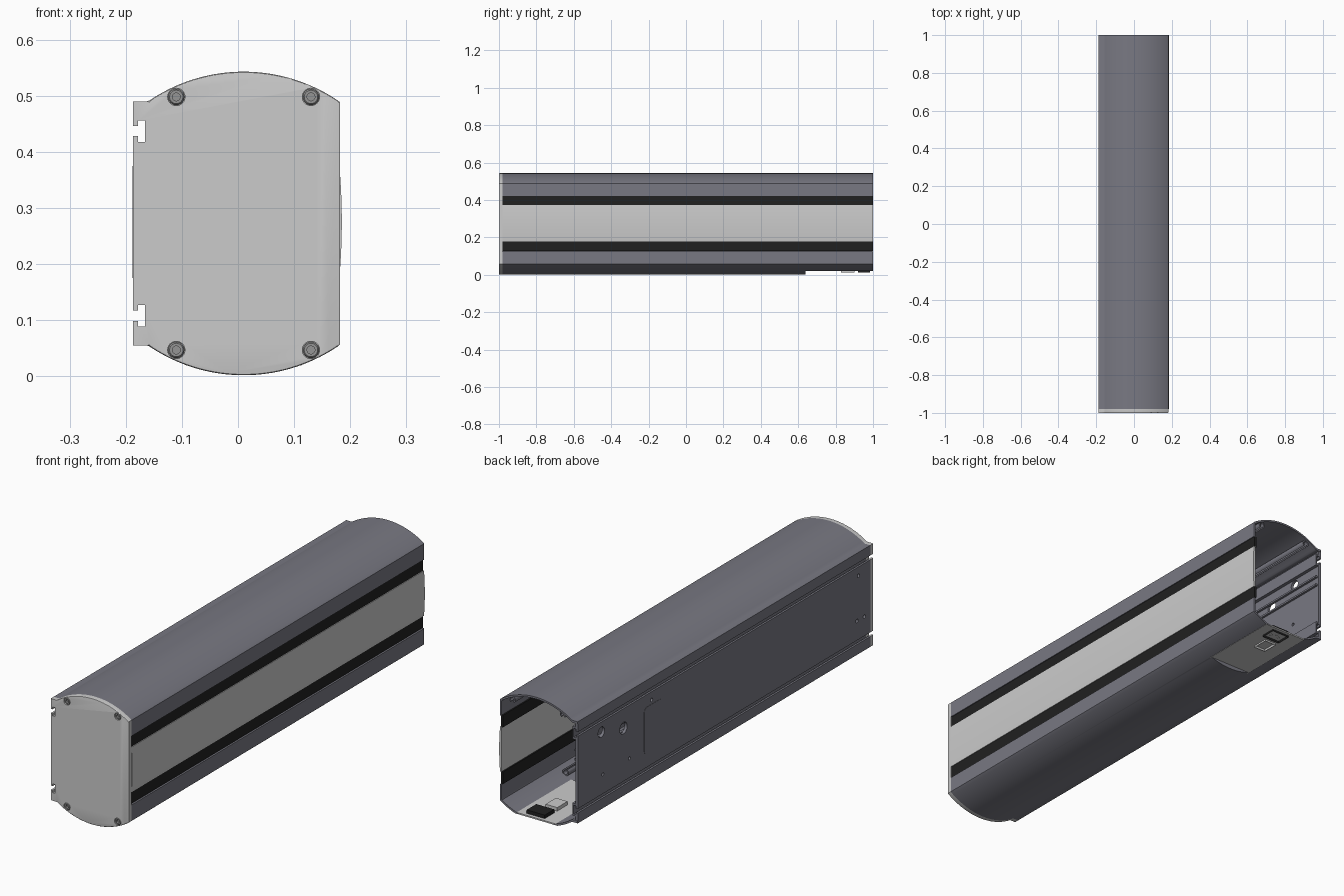
import bpy, bmesh
from math import sin, cos, asin, pi, radians

if "Cube" in bpy.data.objects:
    bpy.data.objects.remove(bpy.data.objects["Cube"])

H = 0.545                      # mirror height: z -> H - z
CX, R, CZ = 0.01, 0.30, 0.243  # crown arc of the housing
SLOTS = (0.437, 0.108)         # T-slot heights
SCREWS = [(x, z) for x in (-0.11, 0.13) for z in (0.498, 0.047)]


def material(name, rgb):
    m = bpy.data.materials.new(name)
    m.diffuse_color = (*rgb, 1)
    m.use_nodes = True
    m.node_tree.nodes["Principled BSDF"].inputs["Base Color"].default_value = m.diffuse_color
    return m


DARK = material("dark_grey", (0.19, 0.19, 0.225))
BLACK = material("black", (0.015, 0.015, 0.015))


def finish(name, bm, mat=None):
    bmesh.ops.recalc_face_normals(bm, faces=bm.faces[:])
    me = bpy.data.meshes.new(name)
    bm.to_mesh(me)
    bm.free()
    ob = bpy.data.objects.new(name, me)
    bpy.context.collection.objects.link(ob)
    if mat:
        me.materials.append(mat)
    return ob


def activate(ob):
    bpy.ops.object.select_all(action='DESELECT')
    ob.select_set(True)
    bpy.context.view_layer.objects.active = ob


def smooth(ob):
    activate(ob)
    bpy.ops.object.shade_smooth_by_angle(angle=radians(30))


def add_prism(bm, pts, a, b, axis='y'):
    # pts are (x, z) swept along y, or (y, z) swept along x
    at = (lambda p, t: (p[0], t, p[1])) if axis == 'y' else (lambda p, t: (t, p[0], p[1]))
    f = bm.faces.new([bm.verts.new(at(p, a)) for p in pts])
    g = bmesh.ops.extrude_face_region(bm, geom=[f])['geom']
    d = (0, b - a, 0) if axis == 'y' else (b - a, 0, 0)
    bmesh.ops.translate(bm, vec=d, verts=[v for v in g if isinstance(v, bmesh.types.BMVert)])


def prism(name, pts, a, b, mat=None, axis='y'):
    bm = bmesh.new()
    add_prism(bm, pts, a, b, axis)
    return finish(name, bm, mat)


def rect(a0, a1, b0, b1):
    return [(a0, b0), (a1, b0), (a1, b1), (a0, b1)]


def circle(c, r, n=24):
    return [(c[0] + r * cos(2 * pi * i / n), c[1] + r * sin(2 * pi * i / n)) for i in range(n)]


def rounded(c, w, h, r, n=6):
    pts = []
    for k, (sx, sz) in enumerate(((1, 1), (-1, 1), (-1, -1), (1, -1))):
        for i in range(n + 1):
            a = pi / 2 * (k + i / n)
            pts.append((c[0] + sx * (w / 2 - r) + r * cos(a), c[1] + sz * (h / 2 - r) + r * sin(a)))
    return pts


def crown(r, x0, x1, n=40):
    a0, a1 = asin((x0 - CX) / r), asin((x1 - CX) / r)
    return [(CX + r * sin(a0 + (a1 - a0) * i / n), CZ + r * cos(a0 + (a1 - a0) * i / n)) for i in range(n + 1)]


def flip(pts):
    return [(x, H - z) for x, z in pts]


def cut(ob, cutter):
    cutter.hide_render = True
    m = ob.modifiers.new("cut", 'BOOLEAN')
    m.object, m.operation, m.solver = cutter, 'DIFFERENCE', 'EXACT'
    activate(ob)
    bpy.ops.object.modifier_apply(modifier=m.name)
    bpy.data.objects.remove(cutter)


def t_slot(c):
    half = [(-0.187, 0.009), (-0.178, 0.009), (-0.178, 0.019), (-0.166, 0.019)]
    return [(x, c + z) for x, z in half] + [(x, c - z) for x, z in reversed(half)]


# Top and bottom curved shells
shell = ([(-0.187, 0.49), (-0.163, 0.49)] + crown(R, -0.158, 0.178) + [(0.182, 0.488), (0.182, 0.42), (0.174, 0.42),
         (0.174, 0.478)] + crown(R - 0.008, -0.158, 0.172)[::-1] + [(-0.163, 0.48), (-0.187, 0.48)])
top_shell = prism("top_shell", shell, -0.98, 1, DARK)
bottom_shell = prism("bottom_shell", flip(shell), -0.98, 1, DARK)
cut(bottom_shell, prism("recess_cutter", rect(-0.3, 0.3, -0.2, 0.02), 0.64, 1.1))
smooth(top_shell)
smooth(bottom_shell)

# Back plate with T-slots and mounting holes
plate = [(-0.187, 0.482)] + [p for c in SLOTS for p in t_slot(c)] + [(-0.187, 0.063), (-0.175, 0.063)]
for c in reversed(SLOTS):
    plate += [(-0.175, c - 0.027), (-0.16, c - 0.027), (-0.16, c + 0.027), (-0.175, c + 0.027)]
back_plate = prism("back_plate", plate + [(-0.175, 0.482)], -0.98, 0.998, DARK)
bm = bmesh.new()
for y, z, r in ((0.84, 0.385, 0.022), (0.69, 0.345, 0.025), (0.83, 0.2, 0.007), (0.65, 0.2, 0.007),
                (0.5, 0.393, 0.008), (-0.9, 0.39, 0.008), (-0.89, 0.2, 0.008), (-0.94, 0.2, 0.008)):
    add_prism(bm, circle((y, z), r), -0.2, -0.17, 'x')
cut(back_plate, finish("hole_cutter", bm))
smooth(back_plate)
prism("access_cover", rounded((0.49, 0.275), 0.12, 0.2, 0.018), -0.188, -0.18, DARK, 'x')

# Inner ribs and screw channels
for i, z in enumerate((0.32, 0.36)):
    prism(f"inner_rib_{i}", rect(-0.176, -0.165, z - 0.004, z + 0.004), -0.98, 0.99, DARK)
for i, (x, z) in enumerate(SCREWS):
    up = 1 if z > H / 2 else -1
    ring = [[(x + r * cos(a), z + up * r * sin(a)) for a in [radians(-60 + 300 * k / 20) for k in range(21)]]
            for r in (0.015, 0.009)]
    smooth(prism(f"screw_channel_{i}", ring[0] + ring[1][::-1], -0.98, 0.63 if up < 0 else 0.99, DARK))

# Front face: bowed light panel between two black strips
bow = [(0.181 + 0.004 * (1 - t * t), 0.2755 + 0.0965 * t) for t in [k / 8 - 1 for k in range(17)]]
smooth(prism("side_panel", bow + [(0.174, 0.372), (0.174, 0.179)], -0.98, 1))
strip = rect(0.168, 0.178, 0.371, 0.422)
prism("upper_strip", strip, -0.98, 0.999, BLACK)
prism("lower_strip", [(x, z - 0.242) for x, z in rect(0.168, 0.178, 0.37, 0.422)], -0.98, 0.999, BLACK)

# End cap with softened rim and countersunk screws
arc = crown(R, -0.158, 0.178)
outline = ([(-0.187, 0.49)] + [p for c in SLOTS for p in t_slot(c)] + [(-0.187, 0.055), (-0.163, 0.055)]
           + flip(arc) + [(0.182, 0.057), (0.182, 0.488)] + arc[::-1] + [(-0.163, 0.49)])
bm = bmesh.new()
add_prism(bm, outline, -1, -0.98)
rim = [e for e in bm.edges if all(v.co.y < -0.99 for v in e.verts)
       and sum(v.co.x for v in e.verts) / 2 > -0.164]
bmesh.ops.bevel(bm, geom=rim, offset=0.003, segments=3, profile=0.5, affect='EDGES')
cap = finish("end_cap", bm)
bm = bmesh.new()
for s in SCREWS:
    add_prism(bm, circle(s, 0.0155), -1.01, -0.988)
cut(cap, finish("screw_cutter", bm))
smooth(cap)
bm = bmesh.new()
for x, z in SCREWS:
    rings = []
    for r, y, n in ((0.0145, -0.987, 24), (0.0145, -0.996, 24), (0.012, -0.999, 24), (0.007, -0.999, 24),
                    (0.007, -0.990, 24)):
        rings.append([bm.verts.new((px, y, pz)) for px, pz in circle((x, z), r, n)])
    for a, b in zip(rings, rings[1:]):
        for k in range(24):
            bm.faces.new((a[k], a[k - 1], b[k - 1], b[k]))
    bm.faces.new(rings[0])
    bm.faces.new(rings[-1])
smooth(finish("cap_screws", bm, material("screw_grey", (0.3, 0.3, 0.3))))

# Connector recess in the underside
prism("connector_plate", rect(-0.093, 0.113, 0.019, 0.025), 0.632, 1)
wall = [p for p in flip(crown(R - 0.004, -0.09, 0.11, 16))]
prism("recess_wall", wall + [(0.11, 0.025), (-0.09, 0.025)], 0.632, 0.64, DARK)


def socket(name, x0, x1, y0, y1, mat=None):
    # Box whose underside is inset and pushed in
    bm = bmesh.new()
    add_prism(bm, rect(x0, x1, 0.011, 0.04), y0, y1)
    bmesh.ops.recalc_face_normals(bm, faces=bm.faces[:])
    f = min(bm.faces, key=lambda q: q.calc_center_median().z)
    bmesh.ops.inset_individual(bm, faces=[f], thickness=0.009)
    bmesh.ops.translate(bm, vec=(0, 0, 0.02), verts=f.verts[:])
    finish(name, bm, mat)


socket("data_jack", -0.02, 0.035, 0.83, 0.90)
socket("power_inlet", -0.02, 0.065, 0.92, 0.985, BLACK)
for i, (x, y) in enumerate(((0.003, 0.945), (0.0225, 0.96), (0.042, 0.945))):
    prism(f"power_pin_{i}", rect(x - 0.003, x + 0.003, 0.016, 0.035), y - 0.005, y + 0.005)
